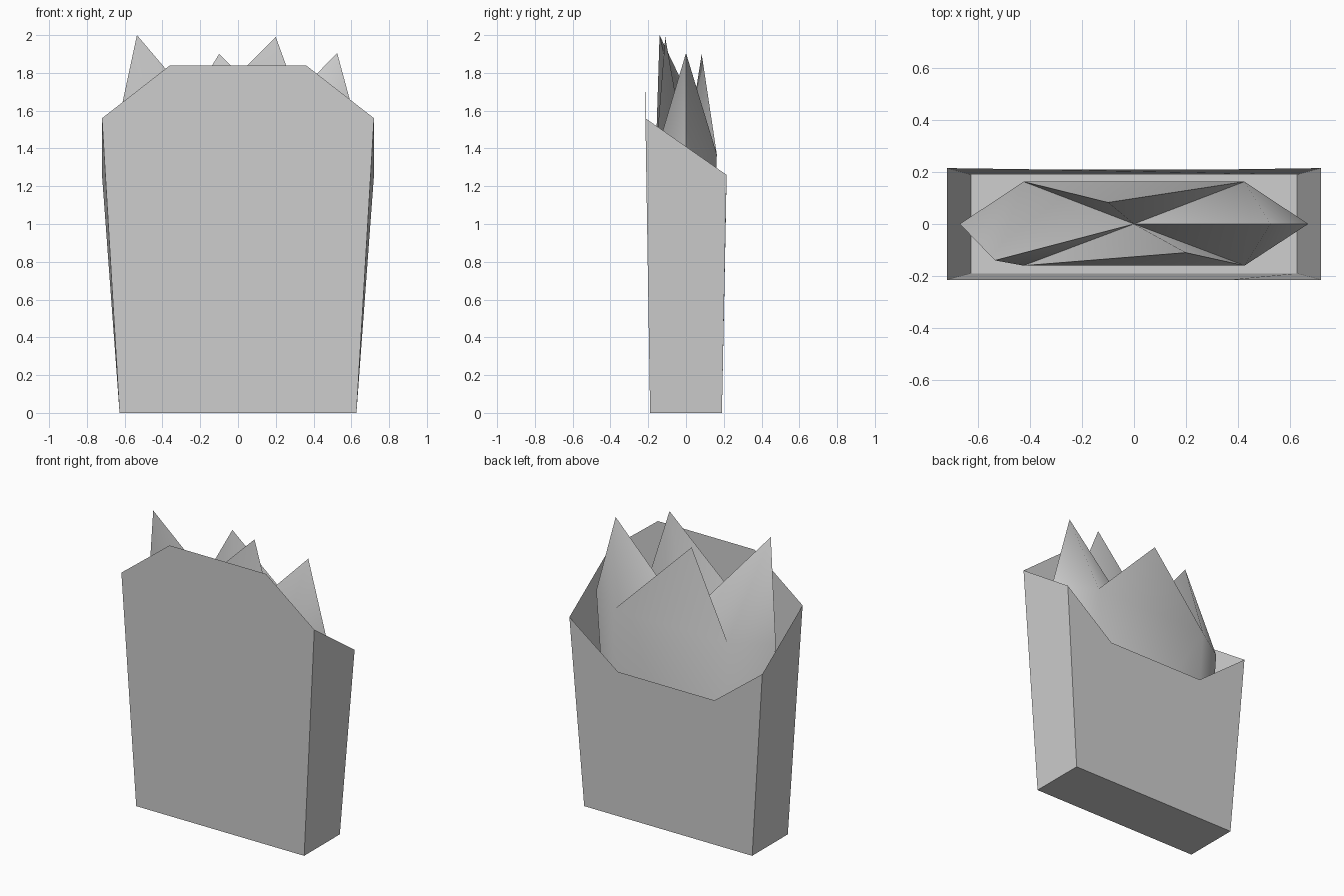
import bpy
import bmesh

cube = bpy.data.objects.get("Cube")
if cube:
    bpy.data.objects.remove(cube, do_unlink=True)

grey = bpy.data.materials.new("light_grey")
grey.use_nodes = True
colour = (0.62, 0.62, 0.62, 1)
grey.diffuse_color = colour
grey.node_tree.nodes["Principled BSDF"].inputs["Base Color"].default_value = colour


def make_object(name, bm):
    bmesh.ops.recalc_face_normals(bm, faces=bm.faces)
    mesh = bpy.data.meshes.new(name)
    bm.to_mesh(mesh)
    bm.free()
    mesh.materials.append(grey)
    obj = bpy.data.objects.new(name, mesh)
    bpy.context.collection.objects.link(obj)
    return obj


# Open carton: raised front panel, scooped back panel, flared walls
bm = bmesh.new()
base, rim = {}, {}
for sy in (-1, 1):
    for sx in (-1, 1):
        base[sx, sy] = bm.verts.new((sx * 0.627, sy * 0.19, 0))
        rim[sx, sy] = bm.verts.new((sx * 0.72, sy * 0.215, 1.56 if sy < 0 else 1.26))
for sy, mid_z, mid_y in ((-1, 1.84, -0.215), (1, 0.985, 0.21)):
    mids = [bm.verts.new((x, mid_y, mid_z)) for x in (0.36, -0.36)]
    bm.faces.new([base[-1, sy], base[1, sy], rim[1, sy], *mids, rim[-1, sy]])
for sx in (-1, 1):
    bm.faces.new([base[sx, -1], base[sx, 1], rim[sx, 1], rim[sx, -1]])
bm.faces.new([base[-1, -1], base[1, -1], base[1, 1], base[-1, 1]])
make_object("carton", bm)

# Filling: tapered six-sided body topped by four spikes around a low centre
bm = bmesh.new()
level = 1.37
outline = [(0.67, 0), (0.425, 0.163), (-0.425, 0.163),
           (-0.67, 0), (-0.425, -0.16), (0.425, -0.16)]
top = [bm.verts.new((x, y, level)) for x, y in outline]
bottom = [bm.verts.new((x * 0.85, y * 0.85, 0.02)) for x, y in outline]
for i in range(6):
    j = (i + 1) % 6
    bm.faces.new([bottom[i], bottom[j], top[j], top[i]])
bm.faces.new(bottom[::-1])
centre = bm.verts.new((0, 0, level))

# Each spike joins its tip to a run of rim corners and the centre
spikes = [((0.525, 0, 1.905), (5, 0, 1)),
          ((-0.1, 0.083, 1.9), (1, 2)),
          ((-0.535, -0.14, 2.0), (2, 3, 4)),
          ((0.2, -0.11, 1.99), (4, 5))]
for tip_at, corners in spikes:
    tip = bm.verts.new(tip_at)
    loop = [centre] + [top[c] for c in corners]
    for a, b in zip(loop, loop[1:] + loop[:1]):
        bm.faces.new([a, b, tip])
filling = make_object("spiky_filling", bm)

bpy.ops.object.select_all(action="DESELECT")
filling.select_set(True)
bpy.context.view_layer.objects.active = filling
bpy.ops.object.shade_smooth_by_angle(angle=1.4)
